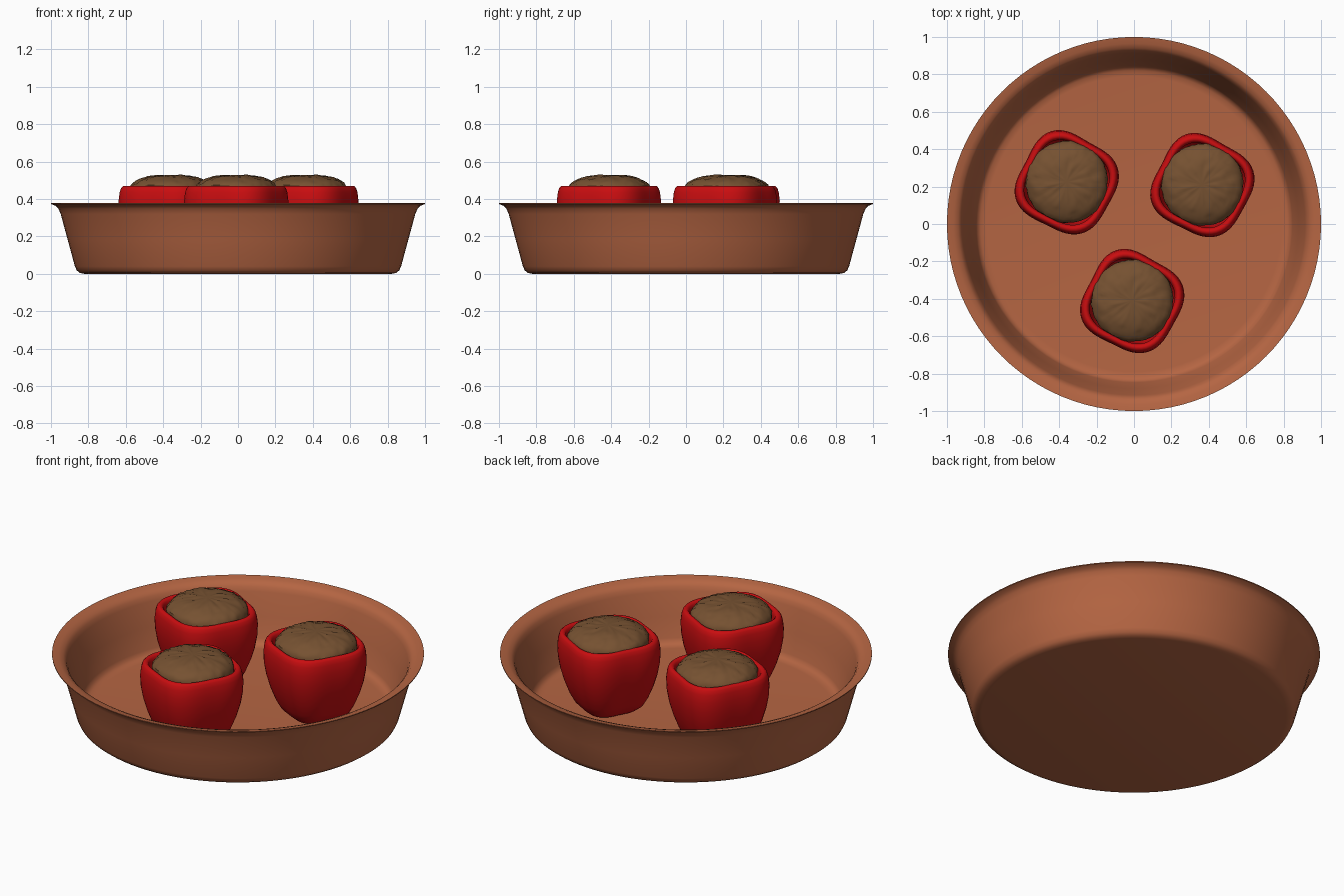
import bpy, bmesh, math
from mathutils import Vector, noise

if "Cube" in bpy.data.objects:
    bpy.data.objects.remove(bpy.data.objects["Cube"])


def material(name, rgb):
    m = bpy.data.materials.new(name)
    m.diffuse_color = (*rgb, 1)
    m.use_nodes = True
    m.node_tree.nodes["Principled BSDF"].inputs["Base Color"].default_value = m.diffuse_color
    return m


CLAY = material("terracotta", (0.46, 0.13, 0.055))
RED = material("pepper red", (0.58, 0.004, 0.005))
MEAT = material("filling brown", (0.18, 0.083, 0.031))


def lathe(name, profile, steps, mat, loc=(0, 0, 0), shape=None, angle=40):
    """Revolve (radius, z) points; a zero radius makes a pole; shape() adjusts each point."""
    bm = bmesh.new()
    rings = []
    for r, z in profile:
        count = 1 if r == 0 else steps
        ring = []
        for i in range(count):
            a = 2 * math.pi * i / steps
            p = Vector((r * math.cos(a), r * math.sin(a), z))
            ring.append(bm.verts.new(shape(p, a) if shape else p))
        rings.append(ring)
    for lo, hi in zip(rings, rings[1:]):
        for i in range(steps):
            j = (i + 1) % steps
            quad = [lo[i % len(lo)], lo[j % len(lo)], hi[j % len(hi)], hi[i % len(hi)]]
            bm.faces.new(list(dict.fromkeys(quad)))
    bmesh.ops.recalc_face_normals(bm, faces=bm.faces)
    me = bpy.data.meshes.new(name)
    bm.to_mesh(me)
    bm.free()
    me.materials.append(mat)
    ob = bpy.data.objects.new(name, me)
    ob.location = loc
    bpy.context.collection.objects.link(ob)
    bpy.ops.object.select_all(action='DESELECT')
    ob.select_set(True)
    bpy.context.view_layer.objects.active = ob
    bpy.ops.object.shade_smooth_by_angle(angle=math.radians(angle))
    return ob


# Round dish with sloping wall and flared lip
lathe("dish", [
    (0, 0), (0.82, 0), (0.845, 0.005), (0.862, 0.018), (0.872, 0.04),
    (0.91, 0.18), (0.948, 0.32), (0.96, 0.348), (0.975, 0.364), (1.0, 0.373),
    (1.0, 0.378), (0.965, 0.372), (0.94, 0.362), (0.925, 0.345), (0.915, 0.32),
    (0.88, 0.19), (0.847, 0.075), (0.838, 0.055), (0.82, 0.043), (0.79, 0.04), (0, 0.04),
], 96, CLAY)

# Four-lobed pepper cup: outer wall, rounded rim, inner wall
PEPPER = [
    (0, 0.065), (0.06, 0.055), (0.11, 0.043), (0.15, 0.05), (0.18, 0.075), (0.205, 0.12),
    (0.232, 0.19), (0.252, 0.26), (0.264, 0.33), (0.267, 0.39), (0.262, 0.435),
    (0.255, 0.458), (0.245, 0.469), (0.232, 0.469), (0.223, 0.46), (0.218, 0.44),
    (0.222, 0.38), (0.215, 0.3), (0.18, 0.17), (0.12, 0.1), (0, 0.09),
]


def lobes(p, a):
    k = 1 + 0.068 * math.cos(4 * (a - math.radians(17))) + 0.012 * math.cos(3 * a + 1)
    return Vector((p.x * k, p.y * k, p.z))


# Crumbly domed filling
FILLING = [(0, 0.36), (0.19, 0.37), (0.214, 0.41), (0.219, 0.44), (0.217, 0.46),
           (0.211, 0.475), (0.2, 0.487), (0.185, 0.497), (0.168, 0.506), (0.148, 0.513),
           (0.125, 0.519), (0.1, 0.5235), (0.07, 0.526), (0.035, 0.527), (0, 0.528)]


def crumbs(p, a):
    if p.z < 0.43 or p.xy.length < 0.06:
        return p
    n = noise.noise(p * 32) * 0.007 + noise.noise(p * 75) * 0.004
    return p + Vector((p.x, p.y, 0.12)).normalized() * n


for i, (x, y) in enumerate([(-0.36, 0.22), (0.365, 0.205), (-0.01, -0.415)], 1):
    lathe(f"pepper_{i}", PEPPER, 64, RED, (x, y, 0), lobes, 60)
    lathe(f"filling_{i}", FILLING, 72, MEAT, (x, y + 0.005, 0), crumbs, 35)
